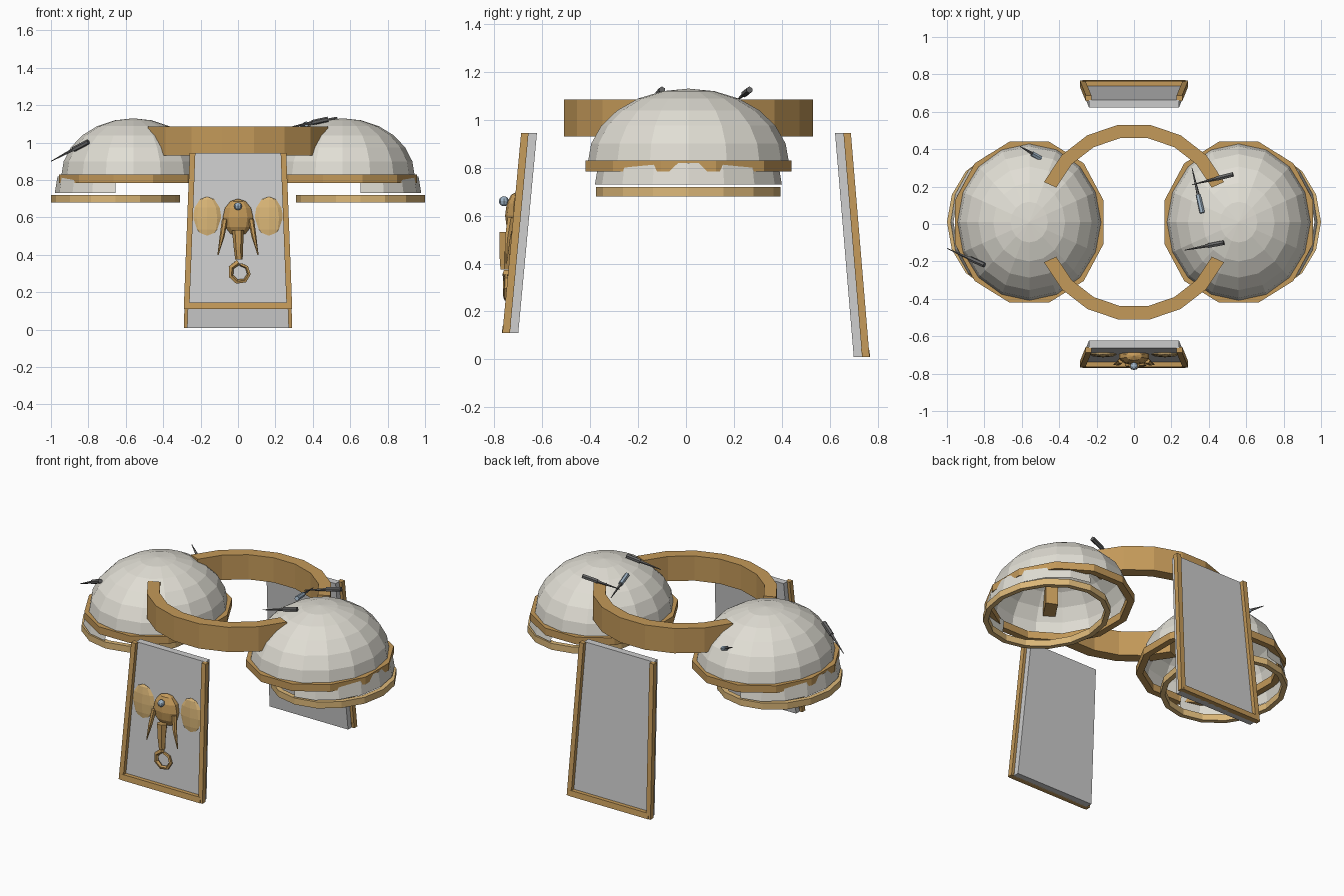
import bpy, bmesh
from math import sin, cos, pi, radians
from mathutils import Vector

if "Cube" in bpy.data.objects:
    bpy.data.objects.remove(bpy.data.objects["Cube"])


def mat(name, c):
    m = bpy.data.materials.new(name)
    m.diffuse_color = (*c, 1)
    m.use_nodes = True
    m.node_tree.nodes["Principled BSDF"].inputs["Base Color"].default_value = m.diffuse_color
    return m


CREAM = mat("cream", (0.75, 0.73, 0.66))
GOLD = mat("gold", (0.55, 0.32, 0.10))
PALE = mat("pale_gold", (0.72, 0.48, 0.19))
BLUE = mat("blue_steel", (0.36, 0.47, 0.58))
DARK = mat("dark_steel", (0.13, 0.13, 0.13))


def finish(name, bm, m=None):
    bmesh.ops.recalc_face_normals(bm, faces=bm.faces)
    me = bpy.data.meshes.new(name)
    bm.to_mesh(me)
    bm.free()
    ob = bpy.data.objects.new(name, me)
    bpy.context.collection.objects.link(ob)
    if m:
        me.materials.append(m)
    return ob


def sweep(name, sections, m, closed=False, profile_closed=True, caps=True):
    """Skin a list of equal-length point loops."""
    bm = bmesh.new()
    rows = [[bm.verts.new(p) for p in s] for s in sections]
    k, n = len(rows[0]), len(rows)
    for i in range(n if closed else n - 1):
        a, b = rows[i], rows[(i + 1) % n]
        for j in range(k if profile_closed else k - 1):
            bm.faces.new((a[j], a[(j + 1) % k], b[(j + 1) % k], b[j]))
    if caps and profile_closed and not closed:
        bm.faces.new(rows[0])
        bm.faces.new(rows[-1])
    return finish(name, bm, m)


def band(name, c, profile, n, m, a0=0.0, arc=360, closed_profile=True):
    """Elliptical band; profile rows are (rx, ry, z)."""
    full = arc == 360
    secs = []
    for i in range(n if full else n + 1):
        a = radians(a0 + arc * i / n)
        secs.append([(c[0] + rx * cos(a), c[1] + ry * sin(a), z) for rx, ry, z in profile])
    return sweep(name, secs, m, full, closed_profile)


def box_profile(rx, ry, t, z0, z1):
    return [(rx, ry, z0), (rx, ry, z1), (rx - t, ry - t, z1), (rx - t, ry - t, z0)]


def tube(name, pts, radii, m, sides=6):
    pts = [Vector(p) for p in pts]
    secs = []
    for i, p in enumerate(pts):
        d = (pts[min(i + 1, len(pts) - 1)] - pts[max(i - 1, 0)]).normalized()
        u = d.cross(Vector((0, 1, 0.05))).normalized()
        v = d.cross(u)
        secs.append([p + radii[i] * (u * cos(2 * pi * j / sides) + v * sin(2 * pi * j / sides))
                     for j in range(sides)])
    return sweep(name, secs, m)


def hull(name, pts, m=None):
    bm = bmesh.new()
    for p in pts:
        bm.verts.new(p)
    bmesh.ops.convex_hull(bm, input=bm.verts)
    bmesh.ops.dissolve_limit(bm, angle_limit=0.01, verts=bm.verts, edges=bm.edges)
    return finish(name, bm, m)


def ball(name, c, r, m, u=10, v=6):
    bm = bmesh.new()
    bmesh.ops.create_uvsphere(bm, u_segments=u, v_segments=v, radius=1)
    for q in bm.verts:
        q.co = Vector((c[0] + q.co.x * r[0], c[1] + q.co.y * r[1], c[2] + q.co.z * r[2]))
    return finish(name, bm, m)


# Shoulder pads
for s, side in ((-1, "left"), (1, "right")):
    c = (s * 0.56, 0.01)
    bm = bmesh.new()
    bmesh.ops.create_uvsphere(bm, u_segments=16, v_segments=12, radius=1)
    bmesh.ops.delete(bm, geom=[v for v in bm.verts if v.co.z < -0.01], context='VERTS')
    for v in bm.verts:
        v.co = Vector((c[0] + v.co.x * 0.385, c[1] + v.co.y * 0.42, 0.82 + v.co.z * 0.31))
    finish(side + "_shoulder_dome", bm, CREAM)
    band(side + "_dome_trim", c, box_profile(0.412, 0.445, 0.04, 0.785, 0.83), 12, GOLD, 15)
    # lower plate covers only the outer half
    d = (s * 0.655, 0.01)
    band(side + "_lower_plate", d, [(0.31, 0.375, 0.82), (0.325, 0.39, 0.73)], 8, CREAM,
         90 if s < 0 else -90, 180, False)
    band(side + "_lower_trim", d, box_profile(0.345, 0.385, 0.03, 0.68, 0.72), 16, PALE)

# Collar: front and back arcs
for name, a0 in (("front_collar", 204), ("back_collar", 24)):
    band(name, (0, 0.01), box_profile(0.527, 0.527, 0.072, 0.93, 1.085), 7, GOLD, a0, 132)

# Hanging panels with side and bottom trim
TOP = 0.945
for s, name, zb in ((-1, "front", 0.11), (1, "back", 0.01)):
    def section(x0, x1, yi, yo, z):
        return [(x, s * y, z) for x in (x0, x1) for y in (yi, yo)]

    hull(name + "_panel", section(-0.24, 0.24, 0.622, 0.664, TOP)
         + section(-0.272, 0.272, 0.70, 0.742, zb))
    for t, side in ((-1, "left"), (1, "right")):
        hull(f"{name}_panel_{side}_trim", section(t * 0.228, t * 0.258, 0.657, 0.688, TOP)
             + section(t * 0.26, t * 0.29, 0.735, 0.766, zb), GOLD)
    hull(name + "_panel_bottom_trim", section(-0.275, 0.275, 0.735, 0.769, zb)
         + section(-0.275, 0.275, 0.73, 0.764, zb + 0.035), GOLD)

# Elephant head ornament on the front panel
ball("elephant_head", (0, -0.705, 0.60), (0.085, 0.05, 0.10), GOLD)
ball("forehead_gem", (0, -0.76, 0.66), (0.021, 0.021, 0.021), BLUE, 8, 6)
for s, side in ((-1, "left"), (1, "right")):
    ball(side + "_ear", (s * 0.165, -0.695, 0.595), (0.077, 0.018, 0.117), PALE, 8, 6)
    tube(side + "_tusk", [(s * 0.07, -0.73, 0.59), (s * 0.085, -0.745, 0.50),
                          (s * 0.107, -0.75, 0.40)], [0.016, 0.013, 0.003], GOLD)
trunk = [(0, -0.75, 0.53), (0.002, -0.757, 0.44), (0.005, -0.757, 0.375)]
tube("trunk", trunk, [0.032, 0.025, 0.02], GOLD)
curl = []
for i in range(8):
    a = radians(100 + 50 * i)
    r = 0.058 - 0.002 * i
    curl.append((0.012 + r * cos(a), -0.75, 0.305 + r * sin(a)))
tube("trunk_curl", curl, [0.016 - 0.001 * i for i in range(8)], GOLD, 5)

# Spikes on the domes: thin point, then a thicker shaft
SPIKES = [((-1.0, -0.13, 0.90), (-0.80, -0.22, 1.005), DARK),
          ((-0.61, 0.415, 1.04), (-0.50, 0.35, 0.98), BLUE),
          ((0.31, 0.21, 1.08), (0.53, 0.265, 1.125), DARK),
          ((0.31, 0.30, 1.06), (0.365, 0.06, 1.10), BLUE),
          ((0.27, -0.14, 1.08), (0.48, -0.10, 1.125), DARK)]
for i, (a, b, m) in enumerate(SPIKES):
    a, b = Vector(a), Vector(b)
    mid = a.lerp(b, 0.6)
    tube(f"spike_point_{i + 1}", [a, mid], [0.002, 0.009], DARK, 5)
    tube(f"spike_shaft_{i + 1}", [mid, b], [0.014, 0.014], m, 6)
